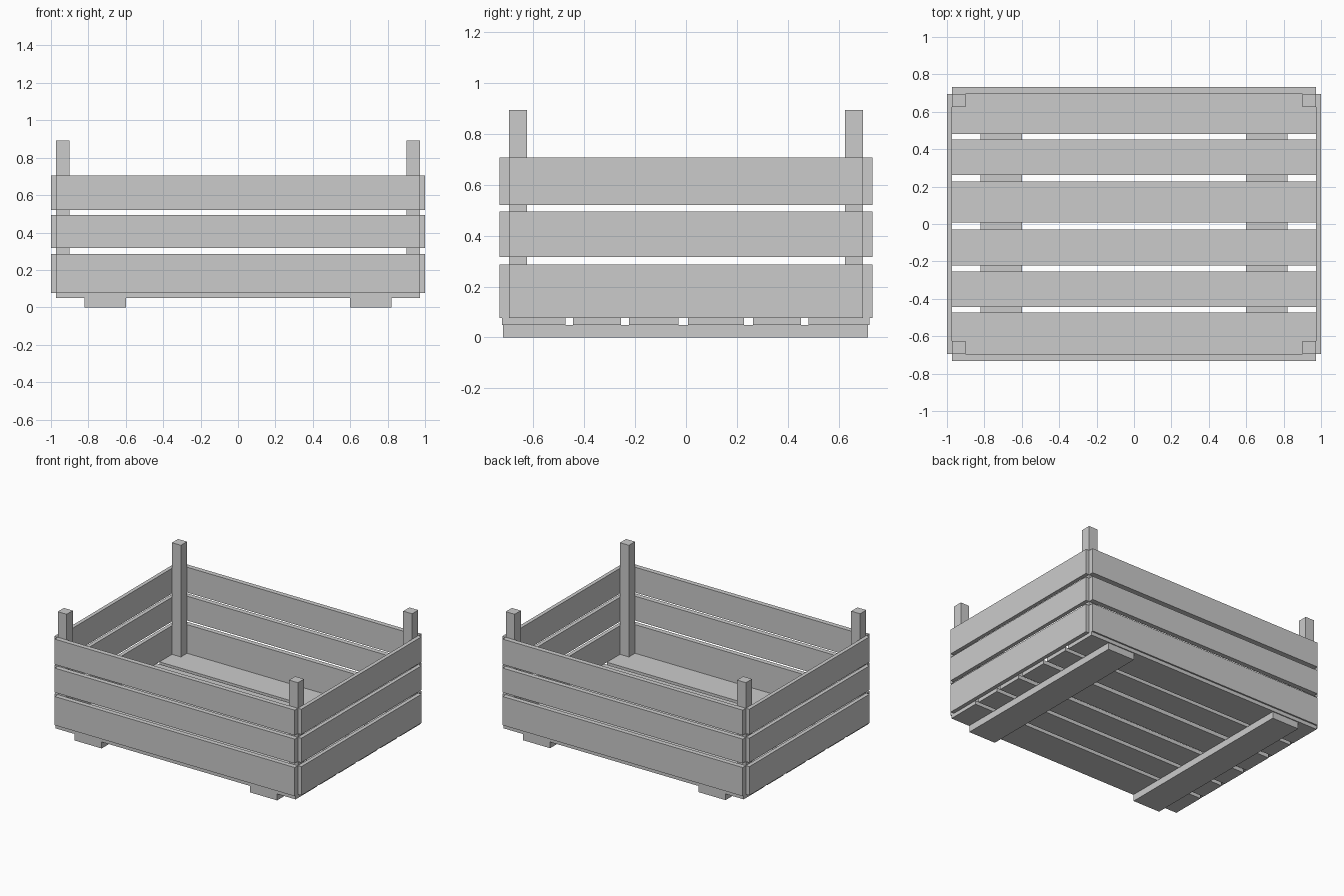
import bpy

if "Cube" in bpy.data.objects:
    bpy.data.objects.remove(bpy.data.objects["Cube"])


def box(name, x, y, z):
    """Flat-faced board spanning the given (min, max) ranges."""
    verts = [(a, b, c) for a in x for b in y for c in z]
    faces = [(0, 1, 3, 2), (4, 6, 7, 5), (0, 4, 5, 1),
             (2, 3, 7, 6), (0, 2, 6, 4), (1, 5, 7, 3)]
    mesh = bpy.data.meshes.new(name)
    mesh.from_pydata(verts, [], faces)
    obj = bpy.data.objects.new(name, mesh)
    bpy.context.collection.objects.link(obj)
    return obj


def span(sign, inner, outer):
    """Range between two distances on one side of the centre."""
    return sorted((sign * inner, sign * outer))


X_IN, X_OUT = 0.972, 1.0      # end wall thickness
Y_IN, Y_OUT = 0.696, 0.732    # long wall thickness
FLOOR_BOTTOM, FLOOR_TOP = 0.049, 0.076

# Two runners under the floor
for side, s in (("left", -1), ("right", 1)):
    box(f"{side}_runner", span(s, 0.60, 0.82), (-0.719, 0.714), (0, FLOOR_BOTTOM))

# Floor slats with narrow gaps
floor_rows = [(-0.722, -0.474), (-0.443, -0.255), (-0.223, -0.029),
              (0.008, 0.227), (0.263, 0.451), (0.481, 0.721)]
for i, y in enumerate(floor_rows, 1):
    box(f"floor_slat_{i}", (-X_IN, X_IN), y, (FLOOR_BOTTOM, FLOOR_TOP))

# Three rows of wall planks, leaving an open notch at every corner
wall_rows = [(FLOOR_TOP, 0.286), (0.316, 0.494), (0.521, 0.706)]
for i, z in enumerate(wall_rows, 1):
    for side, s in (("front", -1), ("back", 1)):
        box(f"{side}_plank_{i}", (-X_IN, X_IN), span(s, Y_IN, Y_OUT), z)
    for side, s in (("left", -1), ("right", 1)):
        box(f"{side}_plank_{i}", span(s, X_IN, X_OUT), (-Y_IN, Y_IN), z)

# Corner posts rising above the walls
for x_name, sx in (("left", -1), ("right", 1)):
    for y_name, sy in (("front", -1), ("back", 1)):
        box(f"{y_name}_{x_name}_post", span(sx, 0.90, X_IN),
            span(sy, 0.625, Y_IN), (FLOOR_TOP, 0.893))
